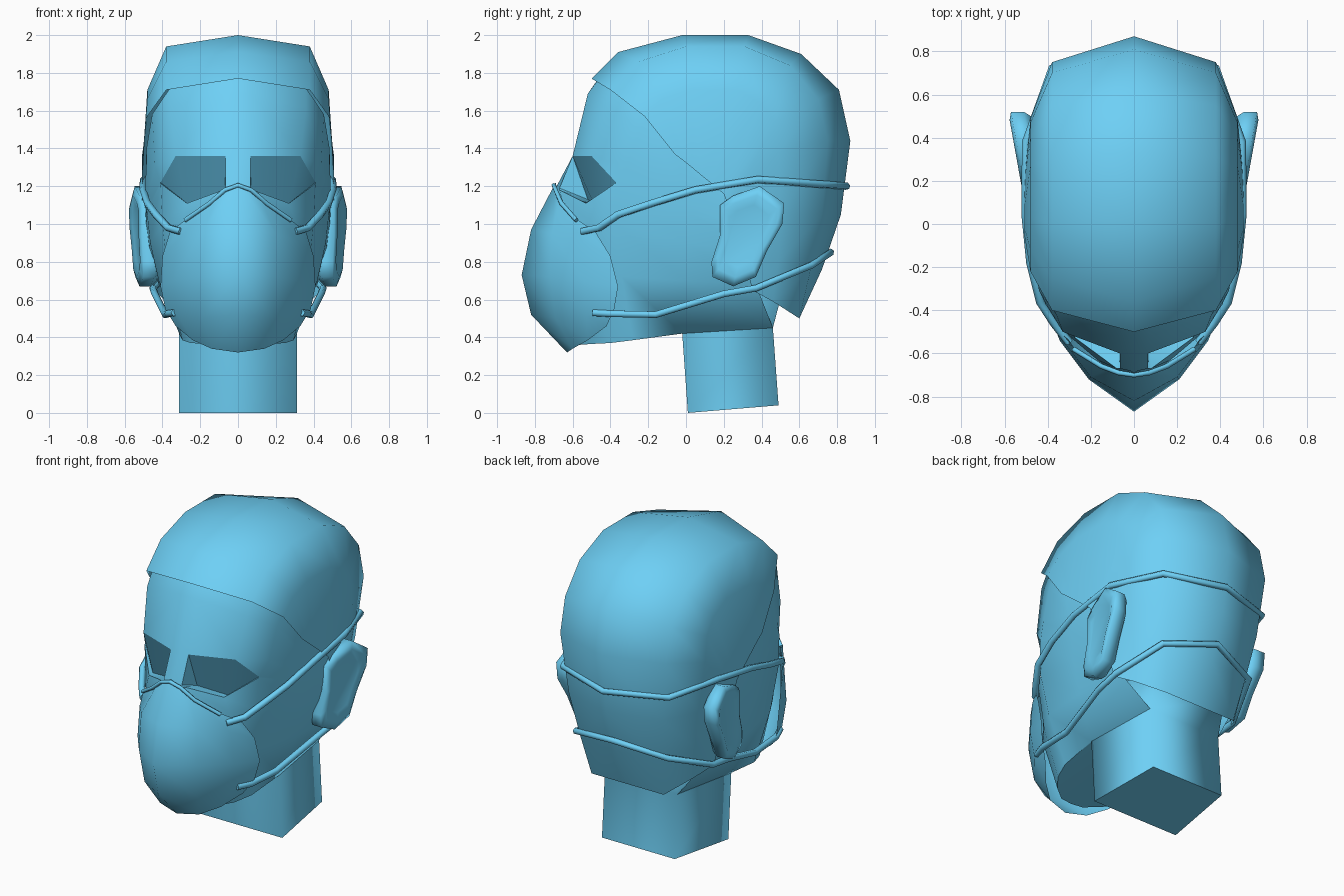
import bpy, bmesh, math
from mathutils import Vector

if "Cube" in bpy.data.objects:
    bpy.data.objects.remove(bpy.data.objects["Cube"])


def material(name, color):
    m = bpy.data.materials.new(name)
    m.diffuse_color = color
    m.use_nodes = True
    m.node_tree.nodes["Principled BSDF"].inputs["Base Color"].default_value = m.diffuse_color
    return m


BLUE = material("light_blue", (.155, .63, .92, 1))
SHADE = material("socket_blue", (.08, .33, .49, 1))


def finish(name, bm, angle=45, center=(0, 0.1, 1.0), flip_check=True, mat=BLUE):
    """Turn a bmesh into a smooth-shaded object with outward normals."""
    bmesh.ops.remove_doubles(bm, verts=bm.verts, dist=0.0005)
    bmesh.ops.dissolve_degenerate(bm, edges=bm.edges, dist=0.0005)
    bmesh.ops.recalc_face_normals(bm, faces=bm.faces)
    if flip_check:
        s = sum(f.normal.dot(f.calc_center_median() - Vector(center)) * f.calc_area() for f in bm.faces)
        if s < 0:
            bmesh.ops.reverse_faces(bm, faces=bm.faces)
    me = bpy.data.meshes.new(name)
    bm.to_mesh(me)
    bm.free()
    me.materials.append(mat)
    ob = bpy.data.objects.new(name, me)
    bpy.context.collection.objects.link(ob)
    bpy.ops.object.select_all(action='DESELECT')
    ob.select_set(True)
    bpy.context.view_layer.objects.active = ob
    bpy.ops.object.shade_smooth_by_angle(angle=math.radians(angle))
    return ob


def shell(name, *grids, angle=60, center=(0, 0.1, 1.0), mat=BLUE):
    """Welded grids of points on the +x half, mirrored to -x."""
    bm = bmesh.new()
    for s in (1, -1):
        for rows in grids:
            g = [[bm.verts.new((s * x, y, z)) for x, y, z in r] for r in rows]
            for a, b in zip(g, g[1:]):
                for i in range(len(a) - 1):
                    bm.faces.new((a[i], a[i + 1], b[i + 1], b[i]))
    return finish(name, bm, angle, center, mat=mat)


def tube(name, half, r):
    """Low-poly tube along a path mirrored over x = 0 (last point on the middle)."""
    pts = half + [(-x, y, z) for x, y, z in reversed(half[:-1])]
    cu = bpy.data.curves.new(name, 'CURVE')
    cu.dimensions = '3D'
    sp = cu.splines.new('POLY')
    sp.points.add(len(pts) - 1)
    for p, c in zip(sp.points, pts):
        p.co = (*c, 1)
    cu.bevel_depth, cu.bevel_resolution, cu.use_fill_caps = r, 1, True
    cu.materials.append(BLUE)
    ob = bpy.data.objects.new(name, cu)
    bpy.context.collection.objects.link(ob)


# Hair cap: four front-to-back profiles from the middle to the ear
mid = [(-.50, 1.77), (-.36, 1.91), (-.02, 2.0), (.33, 2.0), (.61, 1.90),
       (.81, 1.71), (.87, 1.44), (.82, 1.05), (.72, .76), (.60, .50)]
upper = [(-.40, 1.71), (-.25, 1.86), (0, 1.94), (.31, 1.94), (.55, 1.84),
         (.70, 1.66), (.75, 1.44), (.72, 1.05), (.66, .76), (.60, .50)]
side = [(-.22, 1.57), (-.12, 1.66), (.03, 1.71), (.27, 1.71), (.40, 1.64),
        (.47, 1.54), (.49, 1.38), (.50, 1.05), (.49, .80), (.46, .59)]
rim = [(-.06, 1.37), (-.02, 1.34), (.03, 1.30), (.09, 1.25), (.14, 1.21),
       (.20, 1.16), (.23, 1.08), (.28, .95), (.32, .80), (.35, .65)]
hair = []
for i, (a, b, c, d) in enumerate(zip(mid, upper, side, rim)):
    low = max(0, i - 6) / 3
    hair.append([(0, *a), (.38 - .12 * low, *b), (.48 - .10 * low, *c), (.507 - .06 * low, *d)])
shell("hair", hair, angle=90, center=(0, .1, 1.2))

# Face rows, from hairline to chin underside
hairline = [(0, -.45, 1.79), (.07, -.45, 1.78), (.07, -.45, 1.78), (.36, -.36, 1.72),
            (.455, -.18, 1.58), (.485, -.02, 1.40), (.49, .24, 1.18)]
forehead = [(0, -.52, 1.69), (.07, -.52, 1.69), (.07, -.52, 1.69), (.36, -.42, 1.62),
            (.45, -.24, 1.51), (.485, -.04, 1.33), (.49, .26, 1.12)]
brow = [(0, -.60, 1.36), (.065, -.60, 1.36), (.065, -.60, 1.36), (.33, -.50, 1.36),
        (.44, -.31, 1.31), (.49, -.02, 1.22), (.495, .30, 1.05)]
recess = [(0, -.685, 1.2), (.065, -.67, 1.19), (.07, -.52, 1.13), (.27, -.49, 1.11),
          (.41, -.37, 1.22), (.485, 0, 1.10), (.49, .34, .95)]
lip = [(0, -.69, 1.17), (.065, -.67, 1.17), (.08, -.67, 1.18), (.27, -.53, 1.11),
       (.41, -.375, 1.215), (.483, 0, 1.07), (.488, .35, .93)]
cheek = [(0, -.72, .98), (.08, -.70, 1.0), (.17, -.63, 1.03), (.30, -.52, 1.02),
         (.40, -.38, 1.0), (.465, 0, .90), (.475, .36, .85)]
jaw = [(0, -.70, .72), (.1, -.68, .72), (.2, -.60, .72), (.29, -.48, .72),
       (.37, -.34, .72), (.42, 0, .70), (.42, .37, .68)]
chin = [(0, -.58, .36), (.08, -.57, .36), (.17, -.50, .365), (.25, -.40, .37),
        (.295, -.28, .385), (.312, -.02, .42), (.262, .46, .45)]
under = [(x * .95, max(y, 0), .43) for x, y, z in chin]

# Face with open eye sockets beside the nose bridge
shell("face",
      [hairline, forehead, brow],
      [brow[:3], recess[:3]],
      [[brow[3], brow[4]], [brow[3], recess[4]]],
      [brow[4:], recess[4:]],
      [recess, lip, cheek, jaw, chin, under], angle=50)

# Eye sockets: planes overhung by the brow
shell("eye_sockets",
      [[brow[2], brow[3]], [recess[2], recess[3]]],
      [[brow[3], recess[4]], [brow[3], recess[3]]], center=(0, .1, 1.2), mat=SHADE)

# Neck: leaning box narrowing to the back, soft corners and a sharp base
bm = bmesh.new()
rings = []
for front, zf, back, zb in ((.01, 0, .49, .04), (-.02, .42, .46, .45), (-.02, .75, .52, .68)):
    rings.append([bm.verts.new(p) for p in ((-.312, front, zf), (.312, front, zf),
                                            (.262, back, zb), (-.262, back, zb))])
for a, b in zip(rings, rings[1:]):
    for i in range(4):
        j = (i + 1) % 4
        bm.faces.new((a[i], a[j], b[j], b[i]))
bm.faces.new(rings[0][::-1])
bm.faces.new(rings[-1])
neck = finish("neck", bm, 120, (0, .25, .4))
for e in neck.data.edges:
    if all(neck.data.vertices[v].co.z < .1 for v in e.vertices):
        e.use_edge_sharp = True

# Ears: outlined lobe with a shallow hollow
outline = [(.18, 1.10), (.25, 1.15), (.39, 1.20), (.52, 1.11), (.51, 1.0), (.43, .86),
           (.37, .72), (.25, .67), (.14, .72), (.135, .80), (.18, .94)]
for s, label in ((1, "right"), (-1, "left")):
    bm = bmesh.new()
    rings = []
    for k, off in ((.9, -.10), (1, -.07), (1, -.01), (.82, .003), (.62, -.008)):
        ring = []
        for y, z in outline:
            y2, z2 = .31 + (y - .31) * k, .94 + (z - .94) * k
            ring.append(bm.verts.new((s * (.512 + .18 * (y2 - .14) + off), y2, z2)))
        rings.append(ring)
    n = len(outline)
    for a, b in zip(rings, rings[1:]):
        for i in range(n):
            bm.faces.new((a[i], a[(i + 1) % n], b[(i + 1) % n], b[i]))
    bm.faces.new(rings[0])
    bm.faces.new(rings[-1])
    finish(label + "_ear", bm, 80, flip_check=False)

# Face mask: domed shell with a centre ridge
shell("mask", [
    [(0, -.69, 1.22), (.12, -.67, 1.13), (.28, -.57, 1.02), (.36, -.48, .96)],
    [(0, -.82, .97), (.20, -.71, .95), (.33, -.54, .90), (.40, -.40, .83)],
    [(0, -.87, .73), (.21, -.72, .72), (.345, -.54, .70), (.41, -.36, .67)],
    [(0, -.82, .52), (.19, -.69, .50), (.32, -.53, .52), (.385, -.38, .55)],
    [(0, -.63, .32), (.14, -.60, .34), (.24, -.52, .385), (.33, -.42, .46)]], angle=100, center=(0, -.4, .75))

# Nose wire and the two elastic straps
tube("nose_wire", [(.28, -.58, 1.02), (.15, -.66, 1.11), (.07, -.69, 1.18), (0, -.70, 1.205)], .012)
tube("upper_strap", [(.30, -.55, .96), (.37, -.46, .98), (.435, -.36, 1.05), (.48, -.18, 1.11),
                     (.503, .05, 1.18), (.50, .38, 1.235), (.38, .72, 1.21), (0, .85, 1.2)], .02)
tube("lower_strap", [(.335, -.49, .53), (.37, -.40, .525), (.385, -.16, .52), (.44, .20, .63),
                     (.45, .37, .66), (.33, .66, .78), (0, .765, .85)], .02)
